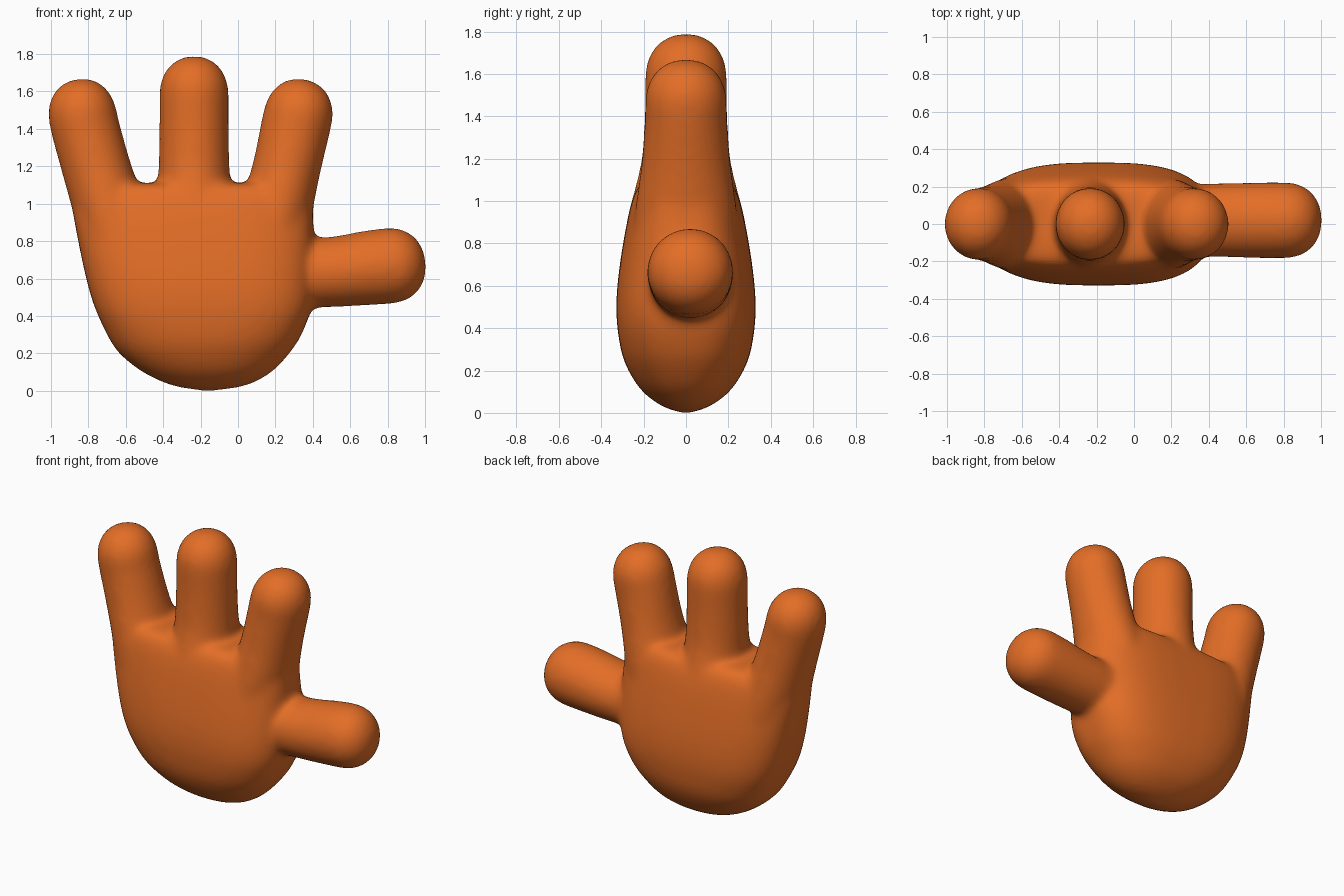
import bpy, bmesh, math
from mathutils import Vector

if "Cube" in bpy.data.objects:
    bpy.data.objects.remove(bpy.data.objects["Cube"])

SIDES = 48


def curve_points(keys, steps=8):
    """Smooth (Catmull-Rom) samples through a few key tuples."""
    keys = [Vector(k) for k in keys]
    pts = []
    for i in range(len(keys) - 1):
        p0, p1 = keys[max(i - 1, 0)], keys[i]
        p2, p3 = keys[i + 1], keys[min(i + 2, len(keys) - 1)]
        for s in range(steps):
            t = s / steps
            pts.append(0.5 * (2 * p1 + (p2 - p0) * t + (2 * p0 - 5 * p1 + 4 * p2 - p3) * t * t
                              + (3 * p1 - p0 - 3 * p2 + p3) * t ** 3))
    return pts + [keys[-1]]


def ring(bm, centre, across, half_w, half_d, power):
    """One super-ellipse section, wide along `across` and deep along y."""
    verts = []
    for i in range(SIDES):
        a = 2 * math.pi * i / SIDES
        c, s = math.cos(a), math.sin(a)
        u = math.copysign(abs(c) ** (2 / power), c) * half_w
        v = math.copysign(abs(s) ** (2 / power), s) * half_d
        verts.append(bm.verts.new(centre + across * u + Vector((0, v, 0))))
    return verts


def loft(name, sections):
    bm = bmesh.new()
    rings = [ring(bm, *s) for s in sections]
    for a, b in zip(rings, rings[1:]):
        for i in range(SIDES):
            j = (i + 1) % SIDES
            bm.faces.new((a[i], a[j], b[j], b[i]))
    bm.faces.new(rings[0])
    bm.faces.new(rings[-1])
    bmesh.ops.recalc_face_normals(bm, faces=bm.faces)
    mesh = bpy.data.meshes.new(name)
    bm.to_mesh(mesh)
    bm.free()
    obj = bpy.data.objects.new(name, mesh)
    bpy.context.collection.objects.link(obj)
    return obj


def finger(name, keys, y=0.0, cap=0.21):
    """Tube through keys (x, z, half width, half depth) ending in a rounded cap."""
    pts = [Vector(p) for p in curve_points([k + (0,) if len(k) < 4 else k for k in keys])]
    sections = []
    for i, p in enumerate(pts):
        d = pts[min(i + 1, len(pts) - 1)] - pts[max(i - 1, 0)]
        d = Vector((d[0], 0, d[1])).normalized()
        across = Vector((d.z, 0, -d.x))
        sections.append((Vector((p[0], y, p[1])), across, p[2], p[3], 2))
    centre, across, w, dep, _ = sections[-1]
    for k in range(1, 13):
        a = math.pi / 2 * k / 12.2
        grow, shrink = math.sin(a) ** 0.92 * cap, math.cos(a) ** 0.92
        sections.append((centre + d * grow, across, w * shrink, dep * shrink, 2))
    return loft(name, sections)


# Palm: keys are (height, left edge, right edge, half depth)
palm_keys = [(0.0, -0.20, -0.12, 0.02), (0.03, -0.36, 0.05, 0.11), (0.10, -0.51, 0.18, 0.205),
             (0.20, -0.635, 0.275, 0.272), (0.30, -0.70, 0.34, 0.308), (0.45, -0.768, 0.395, 0.328),
             (0.60, -0.812, 0.41, 0.324), (0.80, -0.855, 0.405, 0.297), (1.0, -0.89, 0.40, 0.256),
             (1.09, -0.88, 0.39, 0.21), (1.11, -0.86, 0.37, 0.14)]
sections = []
for z, left, right, depth in curve_points([Vector(k) for k in palm_keys], 4):
    power = 2.1 + 0.8 * min(1, max(0, z / 0.4))
    sections.append((Vector(((left + right) / 2, 0, z)), Vector((1, 0, 0)),
                     (right - left) / 2, depth, power))
palm = loft("palm", sections)

# Fingers and thumb
parts = [
    palm,
    finger("outer_finger", [(-0.66, 0.85, 0.19, 0.25), (-0.70, 1.0, 0.188, 0.235),
                            (-0.76, 1.2, 0.184, 0.208), (-0.815, 1.4, 0.184, 0.194),
                            (-0.828, 1.46, 0.184, 0.194)]),
    finger("middle_finger", [(-0.235, 0.8, 0.20, 0.29), (-0.235, 1.0, 0.20, 0.255),
                             (-0.235, 1.2, 0.19, 0.21), (-0.235, 1.4, 0.186, 0.196),
                             (-0.235, 1.58, 0.186, 0.194)]),
    finger("inner_finger", [(0.18, 0.85, 0.19, 0.25), (0.215, 1.0, 0.188, 0.235),
                            (0.262, 1.2, 0.182, 0.208), (0.306, 1.4, 0.186, 0.194),
                            (0.319, 1.46, 0.186, 0.194)]),
    finger("thumb", [(0.15, 0.62, 0.18, 0.19), (0.5, 0.635, 0.188, 0.198),
                     (0.70, 0.657, 0.20, 0.203), (0.81, 0.668, 0.203, 0.203)], y=0.02, cap=0.195),
]

# Fuse everything into one soft skin
for part in parts:
    part.select_set(True)
bpy.context.view_layer.objects.active = palm
bpy.ops.object.join()
hand = bpy.context.object
hand.name = "hand"
remesh = hand.modifiers.new("fuse", 'REMESH')
remesh.mode = 'VOXEL'
remesh.voxel_size = 0.018
soften = hand.modifiers.new("soften", 'SMOOTH')
soften.factor = 0.5
soften.iterations = 22
bpy.ops.object.convert(target='MESH')

# Colour and shading
skin = bpy.data.materials.new("orange")
skin.diffuse_color = (0.77, 0.155, 0.02, 1)
skin.use_nodes = True
skin.node_tree.nodes["Principled BSDF"].inputs["Base Color"].default_value = skin.diffuse_color
hand.data.materials.clear()
hand.data.materials.append(skin)
hand.data.polygons.foreach_set("material_index", [0] * len(hand.data.polygons))
bpy.ops.object.shade_smooth()
